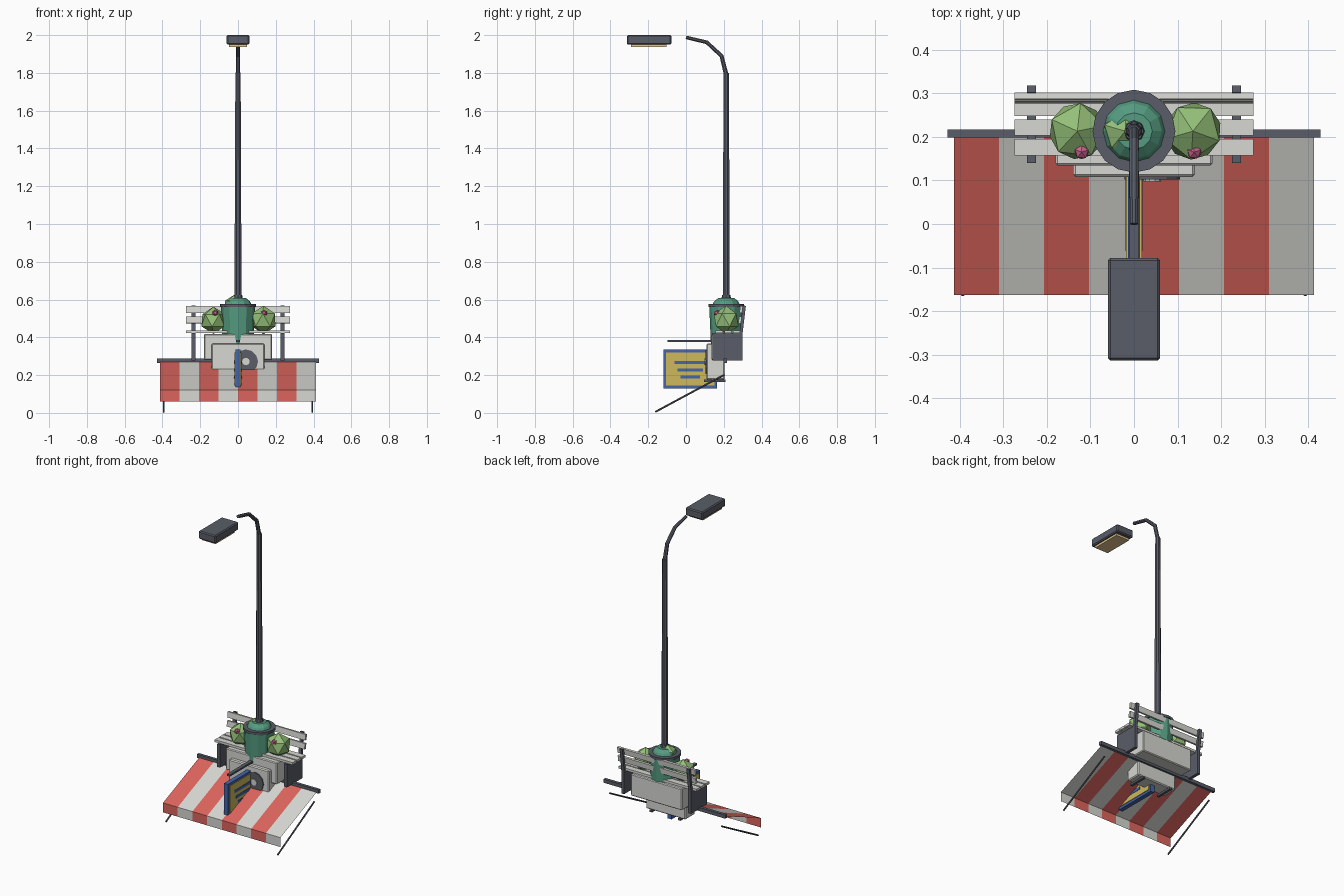
import bpy, bmesh, math
from mathutils import Vector

if "Cube" in bpy.data.objects:
    bpy.data.objects.remove(bpy.data.objects["Cube"])


def mat(name, r, g, b):
    m = bpy.data.materials.new(name)
    m.diffuse_color = (r, g, b, 1)
    m.use_nodes = True
    m.node_tree.nodes["Principled BSDF"].inputs["Base Color"].default_value = m.diffuse_color
    return m


DARK = mat("dark grey", 0.10, 0.11, 0.135)
WHITE = mat("off white", 0.68, 0.68, 0.65)
RED = mat("awning red", 0.72, 0.13, 0.11)
TEAL = mat("teal green", 0.09, 0.33, 0.22)
LEAF = mat("leaf green", 0.30, 0.53, 0.19)
PINK = mat("flower pink", 0.58, 0.13, 0.27)
BLUE = mat("sign blue", 0.06, 0.13, 0.40)
YELLOW = mat("sign yellow", 0.62, 0.48, 0.11)
TAN = mat("lamp tan", 0.78, 0.56, 0.28)


def finish(name, bm, *mats):
    me = bpy.data.meshes.new(name)
    bm.to_mesh(me)
    bm.free()
    ob = bpy.data.objects.new(name, me)
    bpy.context.collection.objects.link(ob)
    for m in mats:
        me.materials.append(m)
    return ob


def box(name, x, y, z, m, bevel=0, tilt=0):
    """Box from (min, max) ranges, optionally leaning back about x."""
    bm = bmesh.new()
    bmesh.ops.create_cube(bm, size=1)
    bmesh.ops.scale(bm, verts=bm.verts, vec=(x[1] - x[0], y[1] - y[0], z[1] - z[0]))
    if bevel:
        bmesh.ops.bevel(bm, geom=bm.edges[:], offset=bevel, segments=1, affect='EDGES')
    ob = finish(name, bm, m)
    ob.location = (sum(x) / 2, sum(y) / 2, sum(z) / 2)
    ob.rotation_euler.x = tilt
    return ob


def lathe(name, profile, centre, sides, m, axis='Z'):
    """Revolve (radius, height) points; radius 0 is not needed, ends get capped."""
    bm = bmesh.new()
    rings = []
    for r, h in profile:
        ring = []
        for i in range(sides):
            a = 2 * math.pi * i / sides
            c, s = r * math.cos(a), r * math.sin(a)
            p = (c, s, h) if axis == 'Z' else (c, -h, s)
            ring.append(bm.verts.new(Vector(centre) + Vector(p)))
        rings.append(ring)
    for a, b in zip(rings, rings[1:]):
        for i in range(sides):
            j = (i + 1) % sides
            bm.faces.new((a[i], a[j], b[j], b[i]))
    bm.faces.new(rings[0][::-1])
    bm.faces.new(rings[-1])
    bmesh.ops.recalc_face_normals(bm, faces=bm.faces)
    return finish(name, bm, m)


def tube(name, points, m, sides=8):
    """Tapered tube through (x, y, z, radius) points lying in a plane of constant x."""
    bm = bmesh.new()
    pts = [Vector(p[:3]) for p in points]
    rings = []
    for k, p in enumerate(pts):
        d = (pts[min(k + 1, len(pts) - 1)] - pts[max(k - 1, 0)]).normalized()
        u = Vector((1, 0, 0))
        v = d.cross(u)
        rings.append([bm.verts.new(p + points[k][3] * (u * math.cos(t) + v * math.sin(t)))
                      for t in (2 * math.pi * (i + 0.5) / sides for i in range(sides))])
    for a, b in zip(rings, rings[1:]):
        for i in range(sides):
            j = (i + 1) % sides
            bm.faces.new((a[i], a[j], b[j], b[i]))
    bm.faces.new(rings[0])
    bm.faces.new(rings[-1])
    bmesh.ops.recalc_face_normals(bm, faces=bm.faces)
    return finish(name, bm, m)


def blob(name, centre, size, m, spin=0):
    bm = bmesh.new()
    bmesh.ops.create_icosphere(bm, subdivisions=1, radius=1)
    ob = finish(name, bm, m)
    ob.location, ob.scale, ob.rotation_euler.z = centre, size, spin
    return ob


# Street lamp: tapered pole, bent arm, head and light panel
PY = 0.213
tube("lamp_pole", [(0, PY, 0.57, 0.02), (0, PY, 1.2, 0.018), (0, PY, 1.8, 0.015)], DARK)
tube("lamp_arm", [(0, PY, 1.79, 0.013), (0, 0.188, 1.89, 0.012),
                  (0, 0.11, 1.962, 0.011), (0, 0.0, 1.988, 0.01)], DARK)
lathe("pole_collar", [(0.026, 0), (0.022, 0.025)], (0, PY, 0.60), 8, DARK)
box("lamp_head", (-0.06, 0.06), (-0.313, -0.078), (1.95, 2.0), DARK, 0.006)
box("lamp_panel", (-0.047, 0.047), (-0.292, -0.102), (1.937, 1.951), TAN)

# Round bin with rim, lid and a tuft on top
lathe("bin_body", [(0.078, 0.29), (0.09, 0.565)], (0, PY, 0), 12, TEAL)
lathe("bin_rim", [(0.095, 0.56), (0.095, 0.576)], (0, PY, 0), 16, DARK)
lathe("bin_lid", [(0.074, 0.57), (0.064, 0.59), (0.042, 0.608)], (0, PY, 0), 12, TEAL)
blob("bin_tuft", (-0.02, 0.213, 0.57), (0.057, 0.052, 0.055), LEAF, 0.3)

# Bushes and flowers
blob("left_bush", (-0.13, 0.213, 0.49), (0.072, 0.072, 0.072), LEAF, 0.2)
blob("right_bush", (0.135, 0.213, 0.492), (0.074, 0.072, 0.076), LEAF, 0.9)
for x in (-0.12, 0.138):
    blob("flower", (x, 0.165, 0.528), (0.018,) * 3, PINK, 0.3)

# Bench: seat slats, back slats, end panels and leaning posts
for y0, y1 in ((0.157, 0.195), (0.203, 0.24), (0.248, 0.285)):
    box("seat_slat", (-0.274, 0.274), (y0, y1), (0.422, 0.437), WHITE)
for y, z in ((0.286, 0.492), (0.292, 0.547)):
    box("back_slat", (-0.274, 0.274), (y - 0.007, y + 0.007), (z - 0.018, z + 0.018), WHITE, 0, -0.12)
for s in (-1, 1):
    x = (s * 0.235 - 0.01, s * 0.235 + 0.01)
    box("bench_end", x, (0.14, 0.3), (0.278, 0.424), DARK)
    box("bench_post", x, (0.292, 0.308), (0.415, 0.568), DARK, 0, -0.12)

# Cabinet under the bench
box("cabinet", (-0.18, 0.18), (0.134, 0.298), (0.28, 0.418), WHITE, 0.005)

# Air conditioner with fan and support brackets
box("cooler_body", (-0.14, 0.14), (0.108, 0.205), (0.175, 0.367), WHITE, 0.006)
lathe("cooler_fan", [(0.064, 0), (0.064, 0.006)], (0.042, 0.108, 0.272), 12, DARK, 'Y')
lathe("fan_hub", [(0.02, 0), (0.02, 0.01)], (0.042, 0.108, 0.272), 10, WHITE, 'Y')
for x in (-0.1, 0.1):
    box("cooler_bracket", (x - 0.008, x + 0.008), (0.095, 0.21), (0.163, 0.176), DARK)

# Striped awning: one sloped sheet with a hanging front edge
bm = bmesh.new()
profile = [(0.2, 0.27), (-0.163, 0.12), (-0.163, 0.06)]
W, N = 0.413, 8
grid = [[bm.verts.new((-W + 2 * W * i / N, y, z)) for y, z in profile] for i in range(N + 1)]
for i in range(N):
    for k in range(2):
        f = bm.faces.new((grid[i][k], grid[i][k + 1], grid[i + 1][k + 1], grid[i + 1][k]))
        f.material_index = i % 2
finish("awning", bm, RED, WHITE)
box("awning_bar", (-0.428, 0.428), (0.198, 0.217), (0.265, 0.288), DARK)
for x in (-0.393, 0.393):
    tube("awning_strut", [(x, -0.163, 0.005, 0.005), (x, 0.205, 0.203, 0.005)], DARK, 6)

# Hanging sign: frame, panels and line plates on both sides, rod above
box("sign_frame", (-0.014, 0.014), (-0.12, 0.165), (0.13, 0.335), BLUE)
for s in (-1, 1):
    def plate(name, y, z, a, b, m):
        box(name, tuple(sorted((s * a, s * b))), y, z, m)
    plate("sign_panel", (-0.105, 0.15), (0.145, 0.32), 0.013, 0.018, YELLOW)
    for y, z in (((-0.062, 0.105), 0.267), ((-0.045, 0.09), 0.227), ((-0.028, 0.073), 0.19)):
        plate("sign_line", y, (z - 0.009, z + 0.009), 0.017, 0.02, BLUE)
box("sign_rod", (-0.011, 0.011), (-0.097, 0.14), (0.375, 0.386), DARK)
